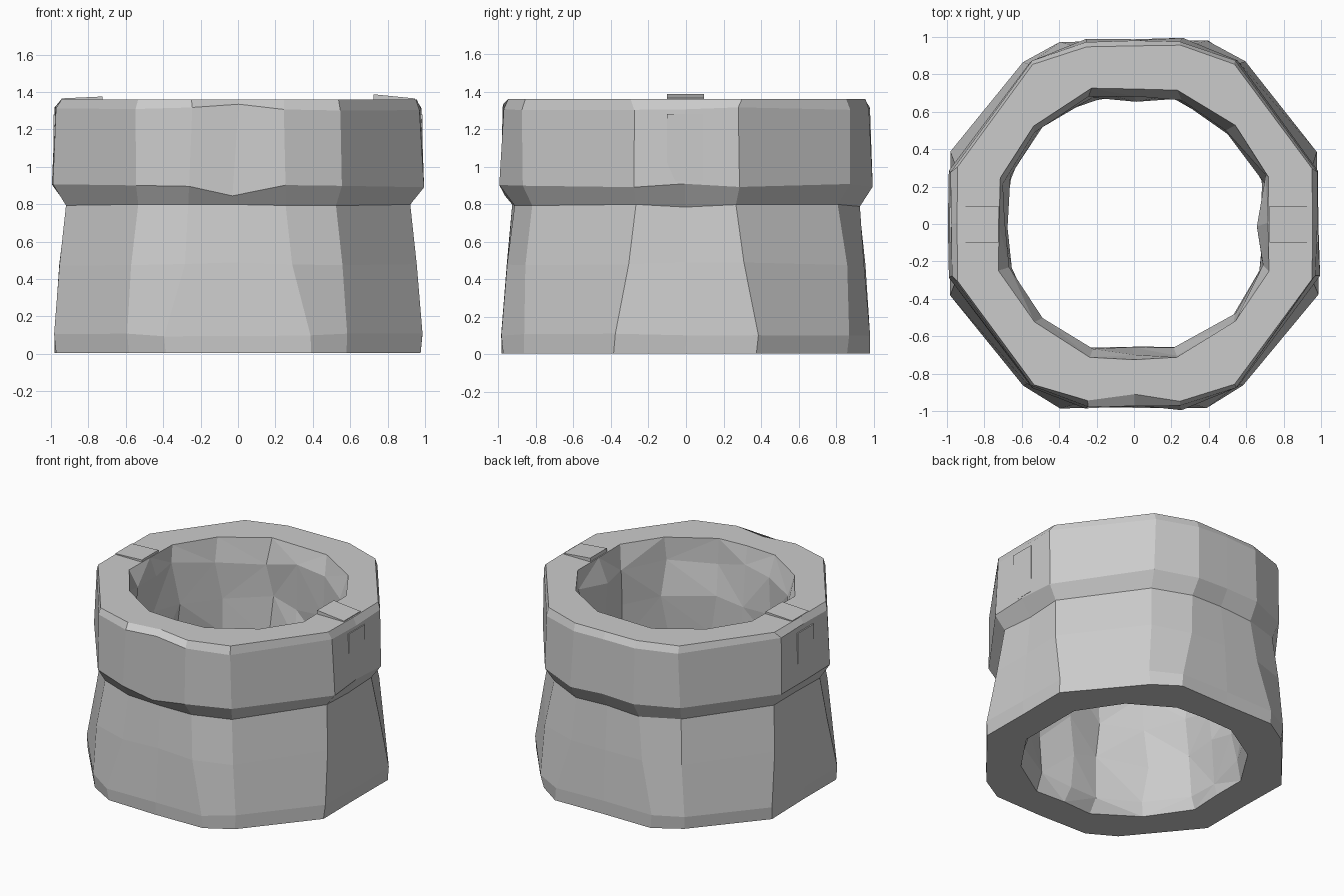
import bpy, bmesh, random
from mathutils import Vector

if "Cube" in bpy.data.objects:
    bpy.data.objects.remove(bpy.data.objects["Cube"])

random.seed(4)


def outline(z, R, a, cx, cy, b, jitter):
    """Sixteen-point chamfered octagon, mirrored from one quadrant, slightly worn."""
    q = [(R, 0), (R, b), (cx, cy), (a, R)]
    pts = q + [(0, R)] + [(-x, y) for x, y in q[:0:-1]]
    pts += [(-R, 0)] + [(-x, -y) for x, y in q[1:]]
    pts += [(0, -R)] + [(x, -y) for x, y in q[:0:-1]]
    r = lambda: random.uniform(-jitter, jitter)
    edge = z < 0.01 or z > 1.35
    return [Vector((x + r(), y + r(), z if edge else z + r() * 1.5)) for x, y in pts]


def finish(bm, name):
    bmesh.ops.recalc_face_normals(bm, faces=bm.faces)
    me = bpy.data.meshes.new(name)
    bm.to_mesh(me)
    bm.free()
    ob = bpy.data.objects.new(name, me)
    bpy.context.collection.objects.link(ob)
    return ob


# Closed wall profile: up the outside, over the rim, down the inside
outer = [(0.005, .977, .39, .58, .86, .38), (0.1, .98, .39, .59, .865, .38),
         (0.48, .95, .29, .565, .855, .31), (0.79, .92, .26, .53, .815, .27),
         (0.9, .99, .26, .55, .87, .28), (1.31, .975, .25, .545, .87, .28),
         (1.36, .95, .25, .535, .86, .30)]
inner = [(1.36, .72, .235, .535, .525, .25), (1.2, .68, .23, .51, .515, .24),
         (0.92, .68, .22, .52, .50, .24), (0.65, .675, .24, .51, .51, .25),
         (0.38, .68, .23, .52, .52, .24), (0.12, .70, .24, .53, .53, .25),
         (0.005, .74, .24, .54, .55, .25)]
rings = [outline(*l, 0.007) for l in outer]
rings += [outline(*l, 0.008 if l[0] in (1.36, .005) else 0.028) for l in inner]

# Chips knocked out of the front rim and below the collar
FRONT = 12
rings[6][FRONT].y = -.91
rings[5][FRONT].z = 1.335
rings[4][FRONT] = Vector((-.03, -.965, .845))

bm = bmesh.new()
vr = [[bm.verts.new(p) for p in ring] for ring in rings]
n = len(vr)
for i in range(n):
    A, B = vr[i], vr[(i + 1) % n]
    for j in range(16):
        k = (j + 1) % 16
        f = bm.faces.new((A[j], A[k], B[k], B[j]))
        # Faceted rubble look inside
        if 6 < i < n - 1:
            bmesh.ops.triangulate(bm, faces=[f])
finish(bm, "stone_well_wall")


# Slightly lifted cap stones on the left and right of the rim
def cap_stone(name, side, lift):
    bm = bmesh.new()
    bmesh.ops.create_cube(bm, size=1)
    for v in bm.verts:
        top, outward = v.co.z > 0, v.co.x > 0
        x = .945 if outward else .725
        z = (1.366 if outward else lift) if top else 1.32
        y = .095 if v.co.y > 0 else -.1
        v.co = Vector((x * side, y, z))
    finish(bm, name)


cap_stone("right_cap_stone", 1, 1.388)
cap_stone("left_cap_stone", -1, 1.376)


# Thin proud stone faces on the outer collar and the lower wall
def face_stone(name, loc, size):
    bm = bmesh.new()
    bmesh.ops.create_cube(bm, size=1)
    for v in bm.verts:
        v.co = Vector(loc) + Vector(v.co[i] * size[i] for i in range(3))
    finish(bm, name)


for side, label in ((1, "right"), (-1, "left")):
    face_stone(label + "_collar_stone", (.95 * side, -.005, 1.1), (.075, .19, .36))
